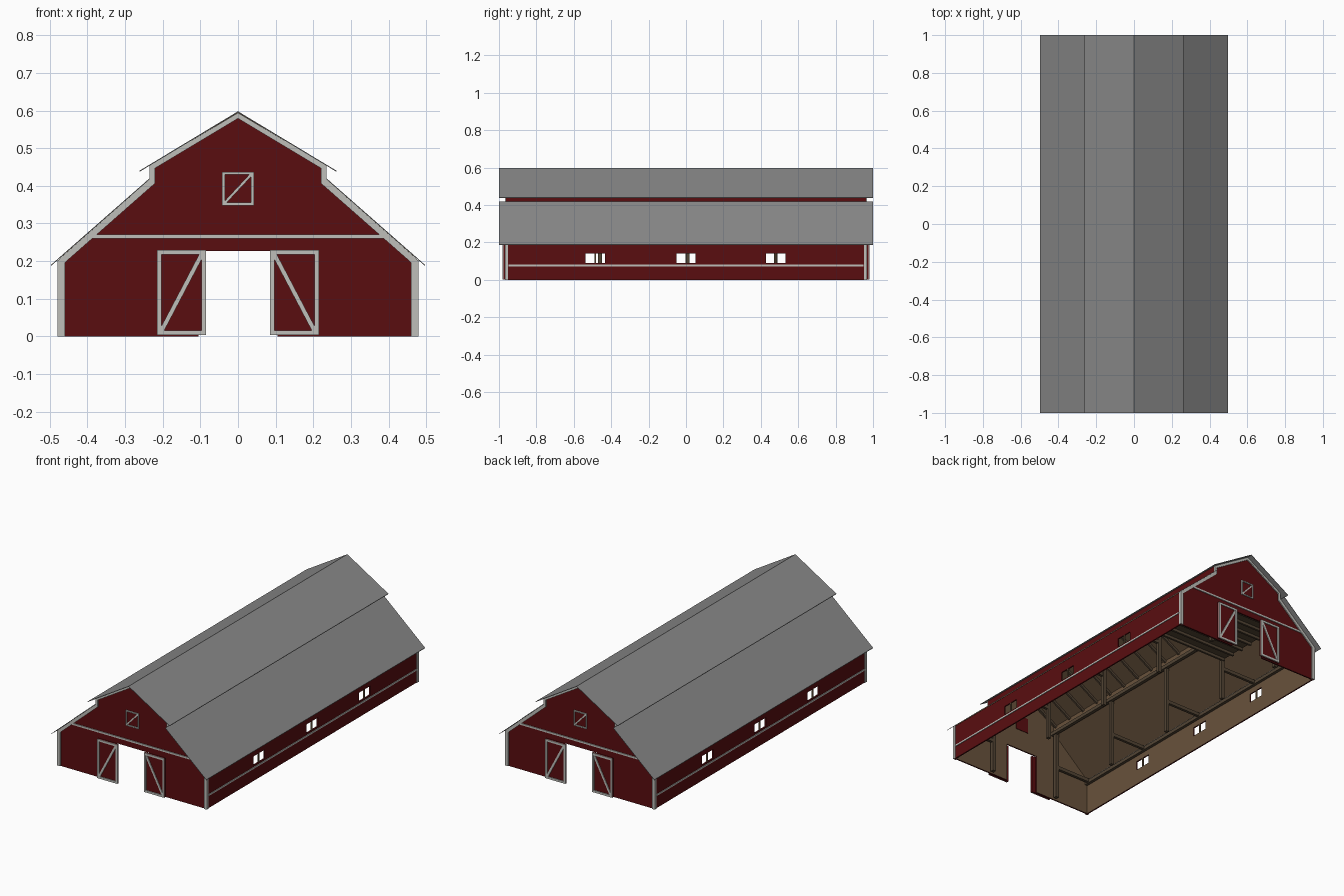
import bpy, bmesh
from mathutils import Vector

cube = bpy.data.objects.get("Cube")
if cube:
    bpy.data.objects.remove(cube, do_unlink=True)


def material(name, rgb):
    m = bpy.data.materials.new(name)
    m.use_nodes = True
    m.diffuse_color = (*rgb, 1)
    bsdf = m.node_tree.nodes["Principled BSDF"]
    bsdf.inputs["Base Color"].default_value = (*rgb, 1)
    bsdf.inputs["Roughness"].default_value = 0.8
    return m


RED = material("barn red", (0.10, 0.004, 0.005))
TRIM = material("pale trim", (0.52, 0.52, 0.49))
ROOF = material("grey roofing", (0.25, 0.25, 0.25))
LINING = material("brown boards", (0.14, 0.085, 0.045))
TIMBER = material("dark timber", (0.085, 0.058, 0.034))

HALF_X, END_Y, WALL = 0.475, 0.963, 0.008
KNEE = 0.235
SIDES = (-1, 1)


def prism(bm, pts, y0, y1):
    """Extrude an x-z outline along y."""
    face = bm.faces.new([bm.verts.new((x, y0, z)) for x, z in pts])
    new = bmesh.ops.extrude_face_region(bm, geom=[face])["geom"]
    verts = [v for v in new if isinstance(v, bmesh.types.BMVert)]
    bmesh.ops.translate(bm, vec=(0, y1 - y0, 0), verts=verts)


def box(bm, x0, x1, y0, y1, z0, z1):
    prism(bm, [(x0, z0), (x1, z0), (x1, z1), (x0, z1)], y0, y1)


def bar(bm, p, q, width, y0, y1):
    """Straight member between two x-z points, centred on the line."""
    p, q = Vector(p), Vector(q)
    d = (q - p).normalized() * width / 2
    n = Vector((-d.y, d.x))
    prism(bm, [p + n, q + n, q - n, p - n], y0, y1)


def finish(bm, name, mats, inner=None):
    """Make the object; faces whose normal passes the inner rule get slot 1."""
    bmesh.ops.recalc_face_normals(bm, faces=bm.faces[:])
    if inner:
        for f in bm.faces:
            f.material_index = int(inner(f.normal))
    mesh = bpy.data.meshes.new(name)
    bm.to_mesh(mesh)
    bm.free()
    for m in mats:
        mesh.materials.append(m)
    ob = bpy.data.objects.new(name, mesh)
    bpy.context.scene.collection.objects.link(ob)
    return ob


def mirrored(half):
    """Close a right-hand outline with its mirror image."""
    return half + [(-x, z) for x, z in reversed(half) if x > 0]


OUTER = [(HALF_X, 0), (HALF_X, 0.206), (KNEE, 0.417), (KNEE, 0.454), (0, 0.594)]
INNER = [(0.46, 0), (0.46, 0.196), (0.22, 0.407), (0.22, 0.447), (0, 0.579)]
DOORWAY = [(0.105, 0), (0.105, 0.227)]

for end, s in (("front", -1), ("back", 1)):
    y = s * END_Y
    # gable wall with doorway
    bm = bmesh.new()
    prism(bm, [(-x, z) for x, z in reversed(DOORWAY)][::-1] + DOORWAY[::-1]
          + mirrored(OUTER), y - s * WALL, y)
    finish(bm, end + "_gable_wall", [RED, LINING], lambda n: n.y * s < -0.5)

    # edge boards following the roof line, and the cross band
    bm = bmesh.new()
    for side in SIDES:
        ring = OUTER + INNER[::-1]
        prism(bm, [(side * x, z) for x, z in ring], y, y + s * 0.006)
    box(bm, -0.39, 0.39, y, y + s * 0.005, 0.26, 0.27)
    finish(bm, end + "_gable_trim", [TRIM])

    # sliding doors
    panels, frames = bmesh.new(), bmesh.new()
    for side in SIDES:
        a, b, z0, z1, w = 0.085, 0.215, 0.003, 0.229, 0.012
        f0, f1 = y + s * 0.014, y + s * 0.019
        X = lambda v: side * v
        box(panels, X(a), X(b), y + s * 0.006, f0, z0, z1)
        box(frames, X(a), X(a + w), f0, f1, z0, z1)
        box(frames, X(b - w), X(b), f0, f1, z0, z1)
        for z in (z0, z1 - w):
            box(frames, X(a + w), X(b - w), f0, f1, z, z + w)
        bar(frames, (X(a + w), z1 - w), (X(b - w), z0 + w), w, f0, f1 - s * 0.001)
    finish(panels, end + "_door_panels", [RED])
    finish(frames, end + "_door_frames", [TRIM])

    # loft hatch
    bm = bmesh.new()
    h, z0, z1, w = 0.042, 0.348, 0.437, 0.007
    f1 = y + s * 0.006
    for side in SIDES:
        box(bm, side * h, side * (h - w), y, f1, z0, z1)
    for z in (z0, z1 - w):
        box(bm, w - h, h - w, y, f1, z, z + w)
    bar(bm, (s * (h - w), z0 + w), (s * (w - h), z1 - w), w, y, f1 - s * 0.001) if s > 0 else \
        bar(bm, (w - h, z0 + w), (h - w, z1 - w), w, y, f1 - s * 0.001)
    finish(bm, end + "_hatch_frame", [TRIM])
    bm = bmesh.new()
    box(bm, -h, h, y - s * WALL, y - s * (WALL + 0.003), z0, z1)
    finish(bm, end + "_hatch_inside", [RED])

# side walls with window openings, trim and mullions
WINDOWS = (-0.485, 0, 0.48)
HALF_W, SILL, HEAD = 0.051, 0.09, 0.142
inside = END_Y - WALL
for side_name, s in (("right", -1), ("left", 1)):
    x0, x1 = s * (HALF_X - WALL), s * HALF_X
    bm = bmesh.new()
    box(bm, x0, x1, -inside, inside, 0, SILL)
    box(bm, x0, x1, -inside, inside, HEAD, 0.203)
    edges = [-inside] + [w + d for w in WINDOWS for d in (-HALF_W, HALF_W)] + [inside]
    for y0, y1 in zip(edges[::2], edges[1::2]):
        box(bm, x0, x1, y0, y1, SILL, HEAD)
    # narrow wall between the two roof slopes
    box(bm, s * (KNEE - WALL), s * KNEE, -inside, inside, 0.405, 0.454)
    finish(bm, side_name + "_side_wall", [RED, LINING], lambda n: n.x * s < -0.5)

    bm = bmesh.new()
    t = s * (HALF_X + 0.004)
    box(bm, x1, t, -0.95, 0.95, 0.072, 0.081)
    for e in SIDES:
        box(bm, x1, t, e * 0.952, e * (END_Y + 0.006), 0, 0.203)
    finish(bm, side_name + "_side_trim", [TRIM])

    bm = bmesh.new()
    for w in WINDOWS:
        box(bm, x0, x1, w - 0.004, w + 0.004, SILL, HEAD)
    finish(bm, side_name + "_window_mullions", [LINING])

# roof slopes with a brown lining underneath
LOWER = [(0.497, 0.19), (KNEE, 0.42)]
UPPER = [(0.262, 0.44), (0, 0.598)]
for name, (p, q) in (("lower", LOWER), ("upper", UPPER)):
    bm, lining = bmesh.new(), bmesh.new()
    for s in SIDES:
        prism(bm, [(s * p[0], p[1]), (s * q[0], q[1]),
                   (s * q[0], q[1] - 0.003), (s * p[0], p[1] - 0.003)], -1, 1)
        ends = [Vector(p).lerp(Vector(q), t) for t in (0.12, 1)]
        (ax, az), (bx, bz) = ends
        prism(lining, [(s * ax, az - 0.003), (s * bx, bz - 0.003),
                       (s * bx, bz - 0.007), (s * ax, az - 0.007)], -inside, inside)
    finish(bm, name + "_roof", [ROOF])
    finish(lining, name + "_roof_lining", [LINING])

# interior frame: posts, purlins, ties and rafters
BAYS = [-0.93, -0.46, 0.01, 0.48, 0.93]
posts, beams, rafters = bmesh.new(), bmesh.new(), bmesh.new()
for s in SIDES:
    for y in BAYS:
        box(posts, s * 0.215, s * 0.235, y - 0.01, y + 0.01, 0, 0.40)
        box(beams, s * 0.235, s * 0.467, y - 0.008, y + 0.008, 0.18, 0.2)
    box(beams, s * 0.208, s * 0.227, -inside, inside, 0.395, 0.415)
    box(beams, s * 0.45, s * 0.467, -inside, inside, 0.175, 0.195)
    for i in range(17):
        y = -0.93 + i * 1.86 / 16
        bar(rafters, (s * 0.225, 0.444), (0, 0.58), 0.014, y - 0.005, y + 0.005)
finish(posts, "posts", [TIMBER])
finish(beams, "beams", [TIMBER])
finish(rafters, "rafters", [TIMBER])

# hay loft at the back, on joists
bm = bmesh.new()
box(bm, -0.235, 0.235, 0.48, inside, 0.252, 0.258)
for i in range(7):
    y = 0.49 + i * 0.075
    box(bm, -0.235, 0.235, y - 0.006, y + 0.006, 0.236, 0.252)
finish(bm, "hay_loft", [TIMBER])
